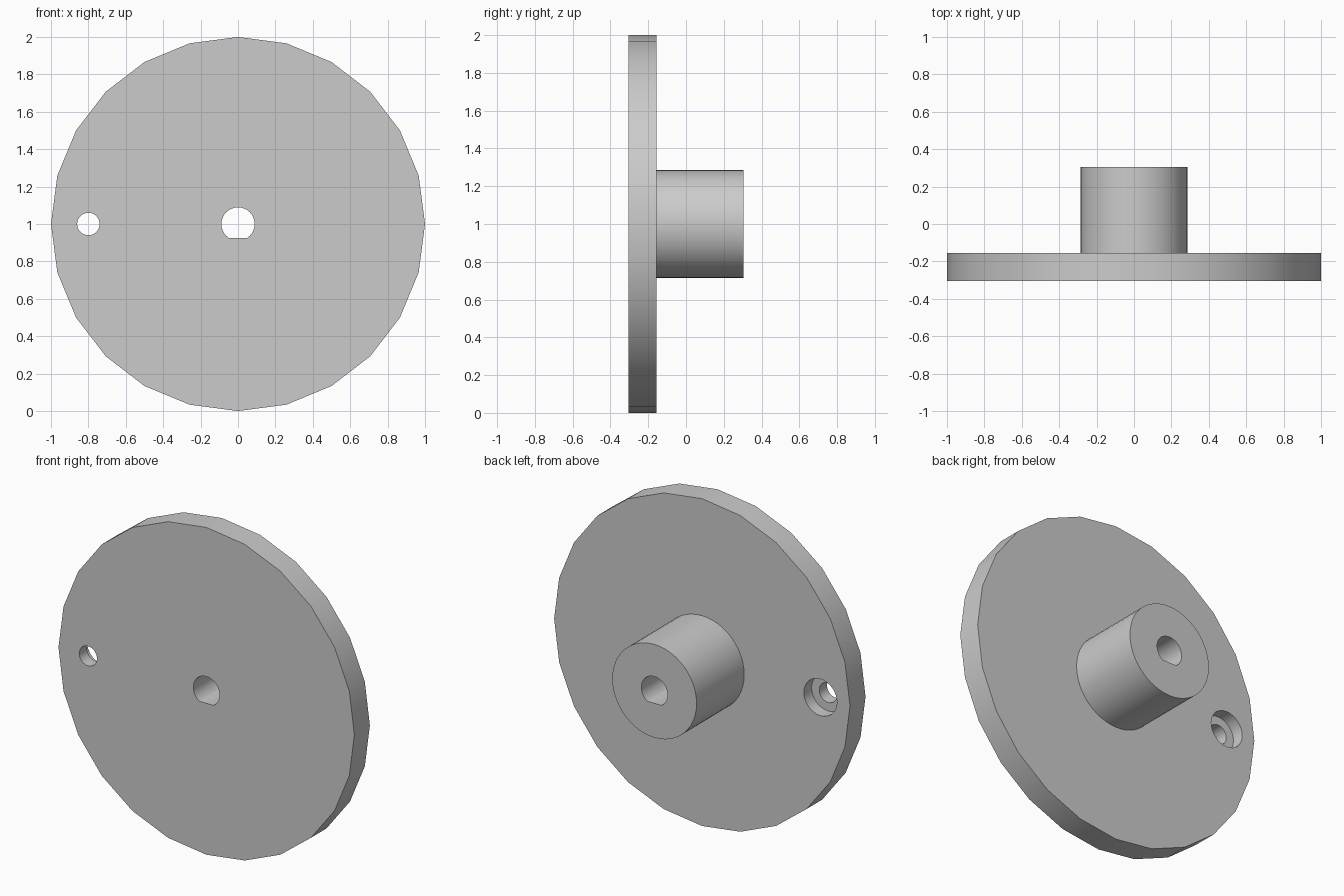
import bpy, bmesh, math
from mathutils import Matrix, Vector

if "Cube" in bpy.data.objects:
    bpy.data.objects.remove(bpy.data.objects["Cube"], do_unlink=True)

grey = bpy.data.materials.new("plain_grey")
grey.use_nodes = True
colour = (0.6, 0.6, 0.6, 1)
grey.diffuse_color = colour
grey.node_tree.nodes["Principled BSDF"].inputs["Base Color"].default_value = colour

AXIS_Z = 1.0
FRONT, PLATE_BACK, HUB_BACK = -0.305, -0.155, 0.305


def cylinder(name, radius, y0, y1, sides, x=0.0, flat=None):
    """Cylinder along y; flat cuts the underside level at that depth."""
    bm = bmesh.new()
    place = Matrix.Translation((x, (y0 + y1) / 2, AXIS_Z)) @ Matrix.Rotation(math.pi / 2, 4, 'X')
    bmesh.ops.create_cone(bm, cap_ends=True, segments=sides, radius1=radius,
                          radius2=radius, depth=y1 - y0, matrix=place)
    if flat is not None:
        cut = bmesh.ops.bisect_plane(bm, geom=bm.verts[:] + bm.edges[:] + bm.faces[:],
                                     plane_co=Vector((0, 0, AXIS_Z - flat)),
                                     plane_no=(0, 0, -1), clear_outer=True)
        edges = [e for e in cut["geom_cut"] if isinstance(e, bmesh.types.BMEdge)]
        bmesh.ops.holes_fill(bm, edges=[e for e in bm.edges if e.is_boundary] or edges)
    bmesh.ops.recalc_face_normals(bm, faces=bm.faces[:])
    mesh = bpy.data.meshes.new(name)
    bm.to_mesh(mesh)
    bm.free()
    mesh.materials.append(grey)
    obj = bpy.data.objects.new(name, mesh)
    bpy.context.collection.objects.link(obj)
    return obj


def combine(target, other, operation):
    """Apply a boolean and discard the helper."""
    bpy.context.view_layer.objects.active = target
    mod = target.modifiers.new("combine", 'BOOLEAN')
    mod.operation, mod.solver, mod.object = operation, 'EXACT', other
    bpy.ops.object.modifier_apply(modifier=mod.name)
    bpy.data.objects.remove(other, do_unlink=True)


# Round plate with the hub on its back
wheel = cylinder("plate_with_hub", 1.0, FRONT, PLATE_BACK, 24)
combine(wheel, cylinder("hub", 0.285, PLATE_BACK - 0.05, HUB_BACK, 48), 'UNION')

# D-shaped shaft bore through everything
combine(wheel, cylinder("bore", 0.089, FRONT - 0.1, HUB_BACK + 0.1, 32, flat=0.075), 'DIFFERENCE')

# Pin hole near the rim, counterbored from the back
combine(wheel, cylinder("pin_hole", 0.06, FRONT - 0.1, PLATE_BACK + 0.1, 32, x=-0.8), 'DIFFERENCE')
combine(wheel, cylinder("counterbore", 0.112, PLATE_BACK - 0.075, PLATE_BACK + 0.1, 32, x=-0.8), 'DIFFERENCE')

# Smooth round walls, crisp edges
bpy.ops.object.select_all(action='DESELECT')
wheel.select_set(True)
bpy.context.view_layer.objects.active = wheel
bpy.ops.object.shade_smooth_by_angle(angle=math.radians(30))
